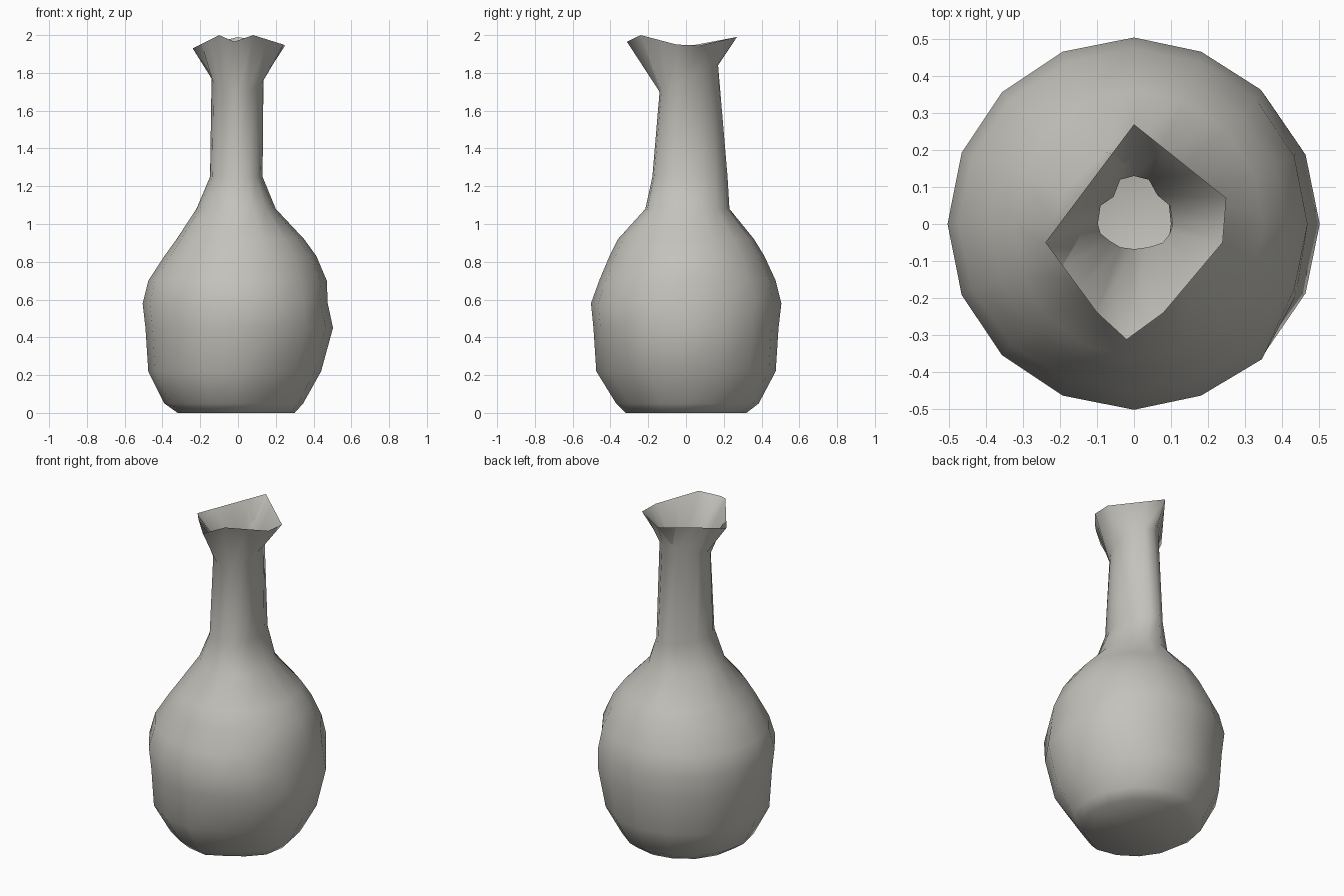
import bpy, bmesh
from math import sin, cos, pi
from mathutils import Vector

if "Cube" in bpy.data.objects:
    bpy.data.objects.remove(bpy.data.objects["Cube"], do_unlink=True)

SIDES = 16

clay = bpy.data.materials.new("warm grey clay")
clay.use_nodes = True
colour = (0.55, 0.54, 0.50, 1)
clay.diffuse_color = colour
clay.node_tree.nodes["Principled BSDF"].inputs["Base Color"].default_value = colour


def oval(z, left, right, front, back, tilt=0, press=None):
    """Ring through four extents; tilt raises the back, press scales chosen sides."""
    ring = []
    for k in range(SIDES):
        a = 2 * pi * k / SIDES
        c, s = cos(a), sin(a)
        r = (press or {}).get(k, 1)
        ring.append(Vector((r * c * (right if c > 0 else -left),
                            r * s * (back if s > 0 else -front), z + tilt * s)))
    return ring


def pinched_rim(corners):
    """Angular rim: straight runs between corners given by side number."""
    keys = sorted(corners)
    ring = []
    for k in range(SIDES):
        lo = max([i for i in keys if i <= k], default=keys[-1] - SIDES)
        hi = min([i for i in keys if i > k], default=keys[0] + SIDES)
        a, b = Vector(corners[lo % SIDES]), Vector(corners[hi % SIDES])
        ring.append(a.lerp(b, (k - lo) / (hi - lo)))
    return ring


# Hand-pressed areas: foot and belly at the front left, neck at the back right
foot_dent = {13: 0.9, 14: 0.92}
belly_dent = {13: 0.93, 14: 0.97}
neck_dent = {5: 0.92, 6: 0.86, 7: 0.94, 13: 1.03, 14: 1.06}
throat_dent = {2: 0.85, 6: 0.8, 10: 0.95, 14: 1.05}

# Outer body and neck
rings = [
    oval(0.00, -0.32, 0.30, -0.32, 0.32, press=foot_dent),
    oval(0.05, -0.39, 0.345, -0.37, 0.385, press=foot_dent),
    oval(0.22, -0.475, 0.44, -0.475, 0.475, press=belly_dent),
    oval(0.45, -0.49, 0.503, -0.49, 0.49),
    oval(0.58, -0.505, 0.475, -0.503, 0.505, press={2: 1.02, 14: 1.03}),
    oval(0.70, -0.475, 0.47, -0.46, 0.475),
    oval(0.83, -0.39, 0.415, -0.405, 0.415),
    oval(0.92, -0.325, 0.35, -0.36, 0.36),
    oval(1.08, -0.22, 0.20, -0.215, 0.23, press=neck_dent),
    oval(1.25, -0.148, 0.13, -0.178, 0.22, press=neck_dent),
    oval(1.77, -0.14, 0.135, -0.14, 0.17, 0.07, press={5: 0.95, 6: 0.9, 7: 0.95}),
]

# Flared, pinched lip with a small spout at the front
rings.append(pinched_rim({
    1: (0.25, 0.07, 1.945), 4: (0, 0.27, 1.99), 8: (-0.24, -0.05, 1.93),
    11: (-0.10, -0.24, 2.0), 12: (-0.02, -0.313, 1.965),
    13: (0.08, -0.24, 2.0), 15: (0.24, -0.05, 1.95)}))

# Thin-walled inside: throat, neck, hollow and floor
rings += [
    oval(1.74, -0.098, 0.105, -0.068, 0.13, 0.06, press=throat_dent),
    oval(1.25, -0.115, 0.10, -0.14, 0.185, press=neck_dent),
    oval(1.08, -0.185, 0.17, -0.18, 0.20, press=neck_dent),
    oval(0.90, -0.30, 0.32, -0.33, 0.33),
    oval(0.70, -0.44, 0.435, -0.43, 0.44),
    oval(0.55, -0.465, 0.445, -0.465, 0.465),
    oval(0.22, -0.44, 0.40, -0.43, 0.44, press=belly_dent),
    oval(0.06, -0.35, 0.30, -0.33, 0.35, press=foot_dent),
]

bm = bmesh.new()
loops = [[bm.verts.new(p) for p in ring] for ring in rings]
for low, high in zip(loops, loops[1:]):
    for k in range(SIDES):
        n = (k + 1) % SIDES
        bm.faces.new((low[k], low[n], high[n], high[k]))
bm.faces.new(loops[0][::-1])
bm.faces.new(loops[-1])

mesh = bpy.data.meshes.new("vase")
bm.to_mesh(mesh)
bm.free()
mesh.materials.append(clay)
vase = bpy.data.objects.new("vase", mesh)
bpy.context.collection.objects.link(vase)

bpy.ops.object.select_all(action="DESELECT")
vase.select_set(True)
bpy.context.view_layer.objects.active = vase
bpy.ops.object.shade_smooth_by_angle(angle=pi * 0.42)
